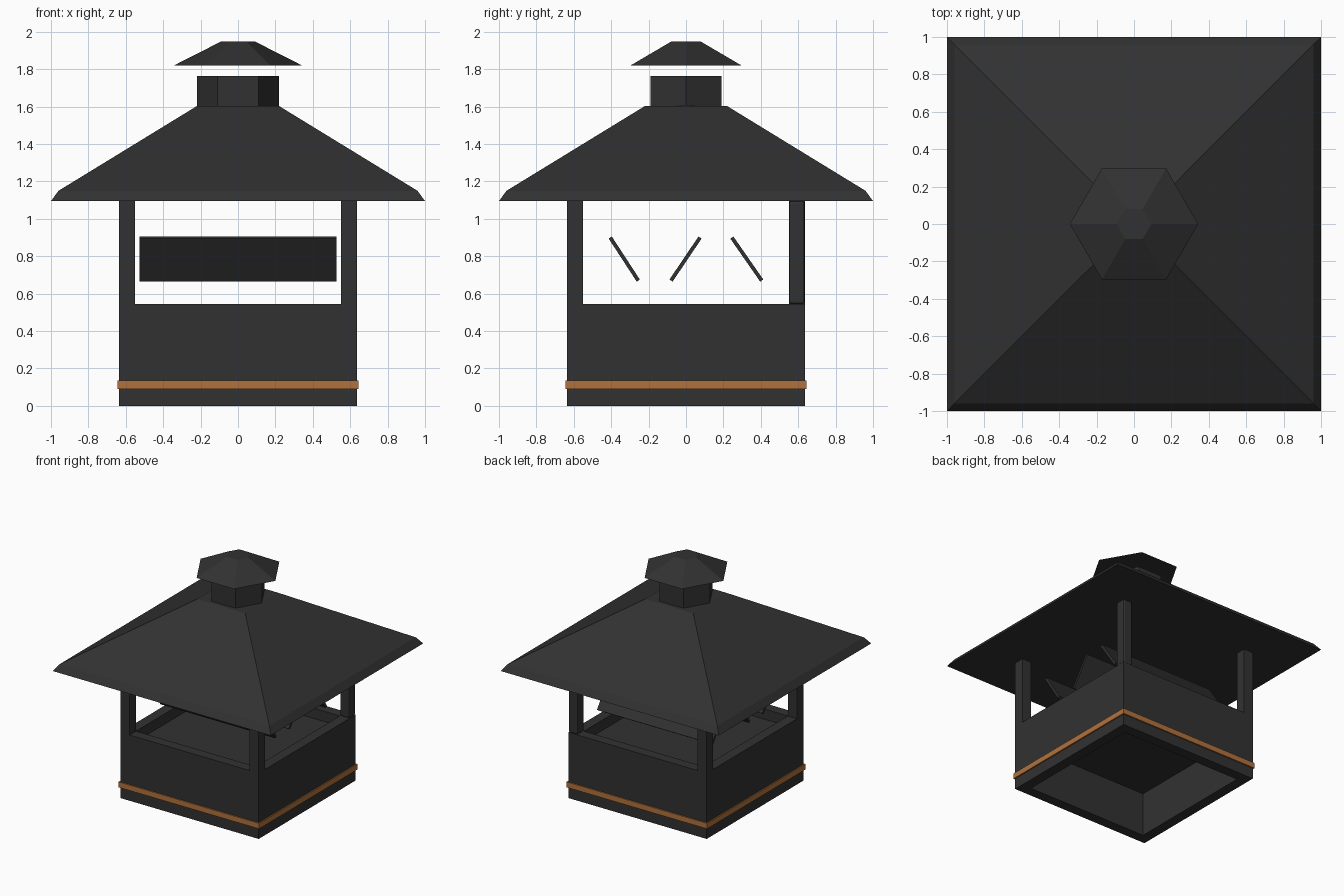
import bpy, bmesh, math
from mathutils import Matrix, Vector

cube = bpy.data.objects.get("Cube")
if cube:
    bpy.data.objects.remove(cube, do_unlink=True)


def material(name, color):
    m = bpy.data.materials.new(name)
    m.use_nodes = True
    m.diffuse_color = color
    bsdf = next(n for n in m.node_tree.nodes if n.type == 'BSDF_PRINCIPLED')
    bsdf.inputs["Base Color"].default_value = color
    return m


charcoal = material("charcoal metal", (0.031, 0.031, 0.031, 1))
copper = material("copper trim", (0.44, 0.165, 0.045, 1))


def finish(bm, name, mat):
    bmesh.ops.recalc_face_normals(bm, faces=bm.faces)
    mesh = bpy.data.meshes.new(name)
    bm.to_mesh(mesh)
    bm.free()
    mesh.materials.append(mat)
    obj = bpy.data.objects.new(name, mesh)
    bpy.context.collection.objects.link(obj)
    return obj


def box(name, center, size, mat=charcoal, tilt=0.0):
    bm = bmesh.new()
    place = (Matrix.Translation(center) @ Matrix.Rotation(tilt, 4, 'X')
             @ Matrix.Diagonal((*size, 1)))
    bmesh.ops.create_cube(bm, size=1, matrix=place)
    return finish(bm, name, mat)


def stack(name, sides, levels, turn=0.0, mat=charcoal, closed=False):
    """Regular polygon rings of (corner radius, z), joined by flat faces.
    A closed stack joins the last ring to the first to make a hollow frame."""
    bm = bmesh.new()
    rings = []
    for radius, z in levels:
        angles = [turn + math.tau * i / sides for i in range(sides)]
        rings.append([bm.verts.new((radius * math.cos(a), radius * math.sin(a), z))
                      for a in angles])
    pairs = list(zip(rings, rings[1:]))
    if closed:
        pairs.append((rings[-1], rings[0]))
    else:
        bm.faces.new(rings[0])
        bm.faces.new(rings[-1])
    for low, high in pairs:
        for i in range(sides):
            j = (i + 1) % sides
            bm.faces.new((low[i], low[j], high[j], high[i]))
    return finish(bm, name, mat)


def square(half, z):
    return (half * math.sqrt(2), z)


QUARTER = math.pi / 4
WALL, INNER, WALL_TOP, EAVES = 0.635, 0.55, 0.545, 1.095

# Base box, recessed from below and above with a floor between
stack("base_box", 4, [square(INNER, 0.36), square(INNER, 0), square(WALL, 0),
                      square(WALL, WALL_TOP), square(INNER, WALL_TOP),
                      square(INNER, 0.46)], QUARTER)

# Trim band around the base
stack("trim_band", 4, [square(WALL - 0.01, 0.09), square(0.645, 0.09),
                       square(0.645, 0.135), square(WALL - 0.01, 0.135)],
      QUARTER, copper, closed=True)

# Corner posts; the back left one has softened edges
width = WALL - INNER
mid = (WALL + INNER) / 2
for depth, sy in (("front", -1), ("back", 1)):
    for side, sx in (("right", -1), ("left", 1)):
        post = box(f"{depth}_{side}_post",
                   (sx * mid, sy * mid, (WALL_TOP + EAVES) / 2),
                   (width, width, EAVES - WALL_TOP))
        if sx > 0 and sy > 0:
            bevel = post.modifiers.new("soft edges", 'BEVEL')
            bevel.width = 0.012
            bevel.segments = 2

# Tilted slats, given by their top and bottom edge in y
for name, y_top, y_bottom in (("front_slat", -0.405, -0.255),
                              ("middle_slat", 0.075, -0.08),
                              ("back_slat", 0.245, 0.405)):
    top, bottom = Vector((0, y_top, 0.9)), Vector((0, y_bottom, 0.67))
    run = top - bottom
    box(name, (top + bottom) / 2, (1.055, 0.02, run.length),
        tilt=math.atan2(-run.y, run.z))

# Hipped roof with a short lip at the eaves
stack("roof", 4, [square(1.0, EAVES), square(0.96, 1.15), square(0.22, 1.603)], QUARTER)

# Six-sided neck and the cap above it
stack("vent_neck", 6, [(0.218, 1.59), (0.218, 1.765)])
stack("vent_cap", 6, [(0.343, 1.82), (0.093, 1.947)])
